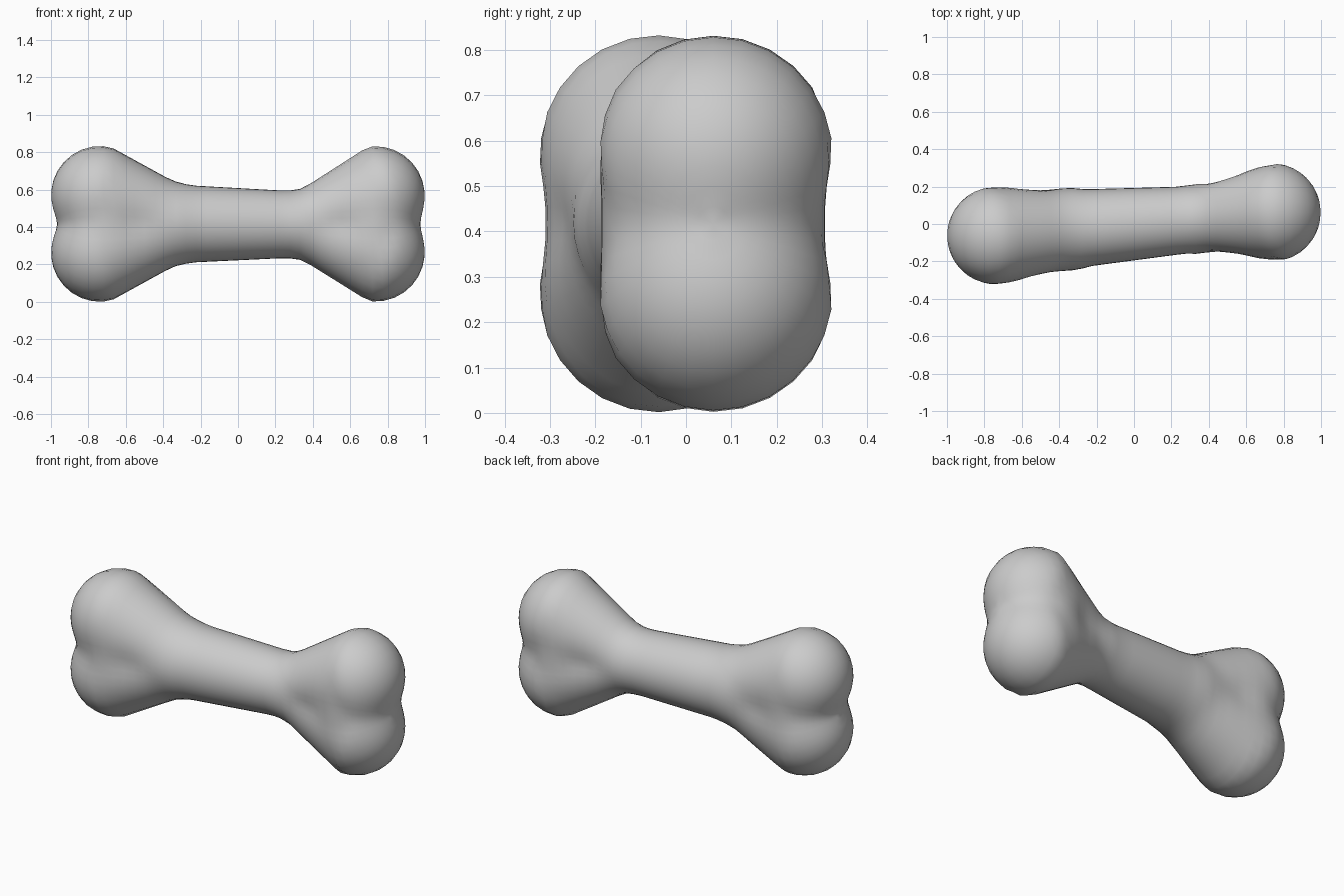
import bpy, bmesh
from math import sin, cos, pi, sqrt
from mathutils import Vector

if "Cube" in bpy.data.objects:
    bpy.data.objects.remove(bpy.data.objects["Cube"])

# tapered round limbs: (start, radius, end, radius)
L, R = Vector((-0.35, -0.028, 0.417)), Vector((0.34, 0.027, 0.414))
LIMBS = [(L, 0.212, R, 0.176)]                                    # shaft
for s in (-1, 1):                                                 # four knuckles
    LIMBS.append((L, 0.208, Vector((-0.738, -0.062, 0.417 + s * 0.155)), 0.261))
    LIMBS.append((R, 0.173, Vector((0.735, 0.062, 0.417 + s * 0.152)), 0.263))
# fill between each knuckle pair
LIMBS.append((Vector((-0.71, -0.06, 0.32)), 0.25, Vector((-0.71, -0.06, 0.51)), 0.25))
LIMBS.append((Vector((0.725, 0.06, 0.32)), 0.247, Vector((0.725, 0.06, 0.51)), 0.247))


def limb_distance(p, a, ra, b, rb):
    """Distance to the hull of two spheres."""
    ab = b - a
    length = ab.length
    u = ab / length
    along = (p - a).dot(u)
    off = (p - a - u * along).length
    k = (ra - rb) / length
    t = along + off * k / sqrt(1 - k * k)
    t = max(0, min(length, t))
    return (p - a - u * t).length - (ra + (rb - ra) * t / length)


def blend(a, b, k=0.03):
    h = max(k - abs(a - b), 0) / k
    return min(a, b) - h * h * k / 4


def field(p):
    d = 9.0
    for limb in LIMBS:
        d = blend(d, limb_distance(p, *limb))
    return d


def project(origin, direction):
    lo, hi = 0.0, 0.7
    for _ in range(16):
        mid = (lo + hi) / 2
        if field(origin + direction * mid) < 0:
            lo = mid
        else:
            hi = mid
    return origin + direction * lo


# rows of rays leaving the bone's core line: cap, shaft, cap
CAP, BODY, SEG = 11, 26, 40
A, B = Vector((-0.72, -0.06, 0.417)), Vector((0.72, 0.06, 0.417))
rows = [(A, pi - pi / 2 * i / CAP) for i in range(1, CAP)]
rows += [(A.lerp(B, i / BODY), pi / 2) for i in range(BODY + 1)]
rows += [(B, pi / 2 - pi / 2 * i / CAP) for i in range(1, CAP)]

bm = bmesh.new()
rings = []
for origin, phi in rows:
    ring = []
    for j in range(SEG):
        a = 2 * pi * j / SEG
        d = Vector((cos(phi), sin(phi) * cos(a), sin(phi) * sin(a)))
        ring.append(bm.verts.new(project(origin, d)))
    rings.append(ring)
for r0, r1 in zip(rings, rings[1:]):
    for j in range(SEG):
        k = (j + 1) % SEG
        bm.faces.new((r0[j], r0[k], r1[k], r1[j]))
for ring, origin, x in ((rings[0], A, -1), (rings[-1], B, 1)):
    tip = bm.verts.new(project(origin, Vector((x, 0, 0))))
    for j in range(SEG):
        bm.faces.new((ring[j], ring[(j + 1) % SEG], tip))
bmesh.ops.recalc_face_normals(bm, faces=bm.faces[:])

# bone object, smooth shaded
mesh = bpy.data.meshes.new("bone")
bm.to_mesh(mesh)
bm.free()
for f in mesh.polygons:
    f.use_smooth = True
bone = bpy.data.objects.new("bone", mesh)
bpy.context.collection.objects.link(bone)
